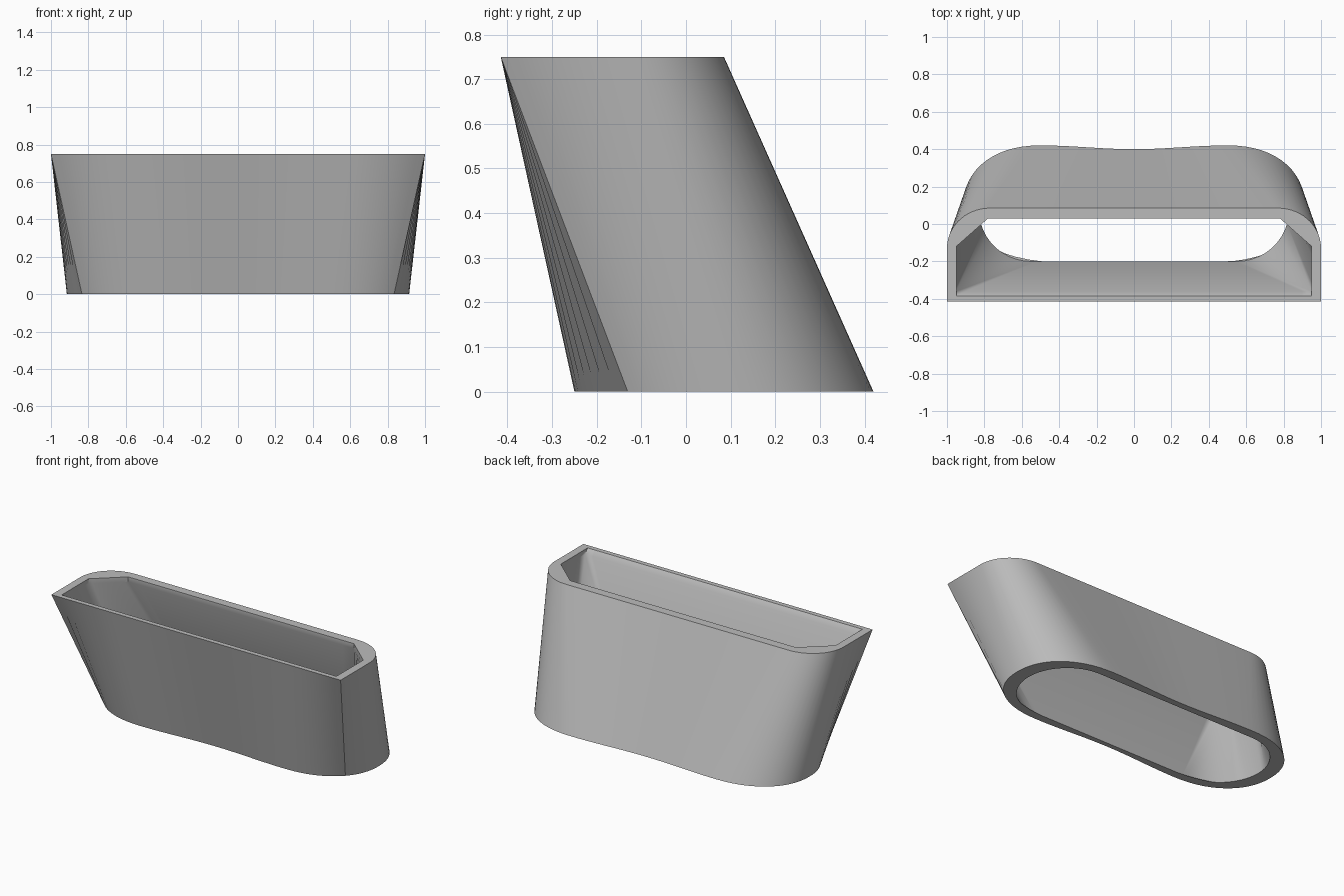
import bpy, bmesh
from math import sin, cos, pi, radians

cube = bpy.data.objects.get("Cube")
if cube:
    bpy.data.objects.remove(cube)

HEIGHT = 0.75
CY = 0.085                                # depth of the foot's long axis
WAIST, BULGE, SIDE, ARC, BACK = 10, 8, 8, 15, 10   # samples per stretch


def line(a, b, n):
    return [(a[0] + (b[0] - a[0]) * i / n, a[1] + (b[1] - a[1]) * i / n) for i in range(n)]


def arc(cx, cy, rx, ry, start, end, n, power=2.0):
    pts = []
    for i in range(n):
        t = radians(start + (end - start) * i / n)
        c, s = cos(t), sin(t)
        pts.append((cx + rx * max(c, 0) ** (2 / power),
                    cy + ry * abs(s) ** (2 / power) * (1 if s > 0 else -1)))
    return pts


def waist(x0, x1, side, n):
    pts = []
    for i in range(n):
        x = x0 + (x1 - x0) * i / n
        pts.append((x, CY + side * (0.335 - 0.01 * (1 + cos(pi * x / 0.5)))))
    return pts


def ring(bm, half, end, z):
    """Close a right-hand half outline by mirroring it across x = 0."""
    half = half + [end]
    pts = half + [(-x, y) for x, y in reversed(half[1:-1])]
    return [bm.verts.new((x, y, z)) for x, y in pts]


# Outer outline: pinched oval foot, D-shaped rim
foot_outer = (waist(0, 0.5, -1, WAIST)
              + arc(0.5, CY, 0.415, 0.335, -90, -38, BULGE, 2.2)
              + arc(0.5, CY, 0.415, 0.335, -38, 0, SIDE, 2.2)
              + arc(0.5, CY, 0.415, 0.335, 0, 90, ARC, 2.2)
              + waist(0.5, 0, 1, BACK))
rim_outer = (line((0, -0.415), (0.6, -0.415), WAIST)
             + line((0.6, -0.415), (1, -0.415), BULGE)
             + line((1, -0.415), (1, -0.13), SIDE)
             + arc(0.77, -0.13, 0.23, 0.215, 0, 90, ARC)
             + line((0.77, 0.085), (0, 0.085), BACK))


# Inner outline: chamfered opening narrowing to a round-ended slot
def opening(front):
    corner = (0.95, front)
    return (line((0, front), corner, WAIST + BULGE) + [corner] * SIDE
            + line(corner, (0.95, -0.12), 5)
            + line((0.95, -0.12), (0.78, 0.03), ARC - 5)
            + line((0.78, 0.03), (0, 0.03), BACK))


foot_inner = (line((0, -0.2), (0.55, -0.2), WAIST + BULGE)
              + arc(0.55, 0.08, 0.28, 0.28, -90, -24, SIDE)
              + arc(0.55, 0.08, 0.28, 0.28, -24, 90, ARC)
              + line((0.55, 0.36), (0, 0.36), BACK))

bm = bmesh.new()
rings = [ring(bm, foot_outer, (0, 0.4), 0),
         ring(bm, rim_outer, (0, 0.085), HEIGHT),
         ring(bm, opening(-0.385), (0, 0.03), HEIGHT),
         ring(bm, opening(-0.36), (0, 0.03), HEIGHT - 0.03),
         ring(bm, foot_inner, (0, 0.36), 0)]

# Skin neighbouring outlines: outer wall, rim, lip, inner wall, foot edge
for k, lower in enumerate(rings):
    upper = rings[(k + 1) % len(rings)]
    n = len(lower)
    for i in range(n):
        j = (i + 1) % n
        bm.faces.new((lower[i], lower[j], upper[j], upper[i]))
bmesh.ops.remove_doubles(bm, verts=bm.verts, dist=0.0002)
bmesh.ops.recalc_face_normals(bm, faces=bm.faces)

mesh = bpy.data.meshes.new("duct_sleeve")
bm.to_mesh(mesh)
bm.free()
sleeve = bpy.data.objects.new("duct_sleeve", mesh)
bpy.context.collection.objects.link(sleeve)

# Plain grey plastic
grey = bpy.data.materials.new("plain_grey")
grey.use_nodes = True
color = (0.5, 0.5, 0.5, 1)
grey.diffuse_color = color
grey.node_tree.nodes["Principled BSDF"].inputs["Base Color"].default_value = color
mesh.materials.append(grey)

bpy.context.view_layer.objects.active = sleeve
sleeve.select_set(True)
bpy.ops.object.shade_smooth_by_angle(angle=radians(30))
